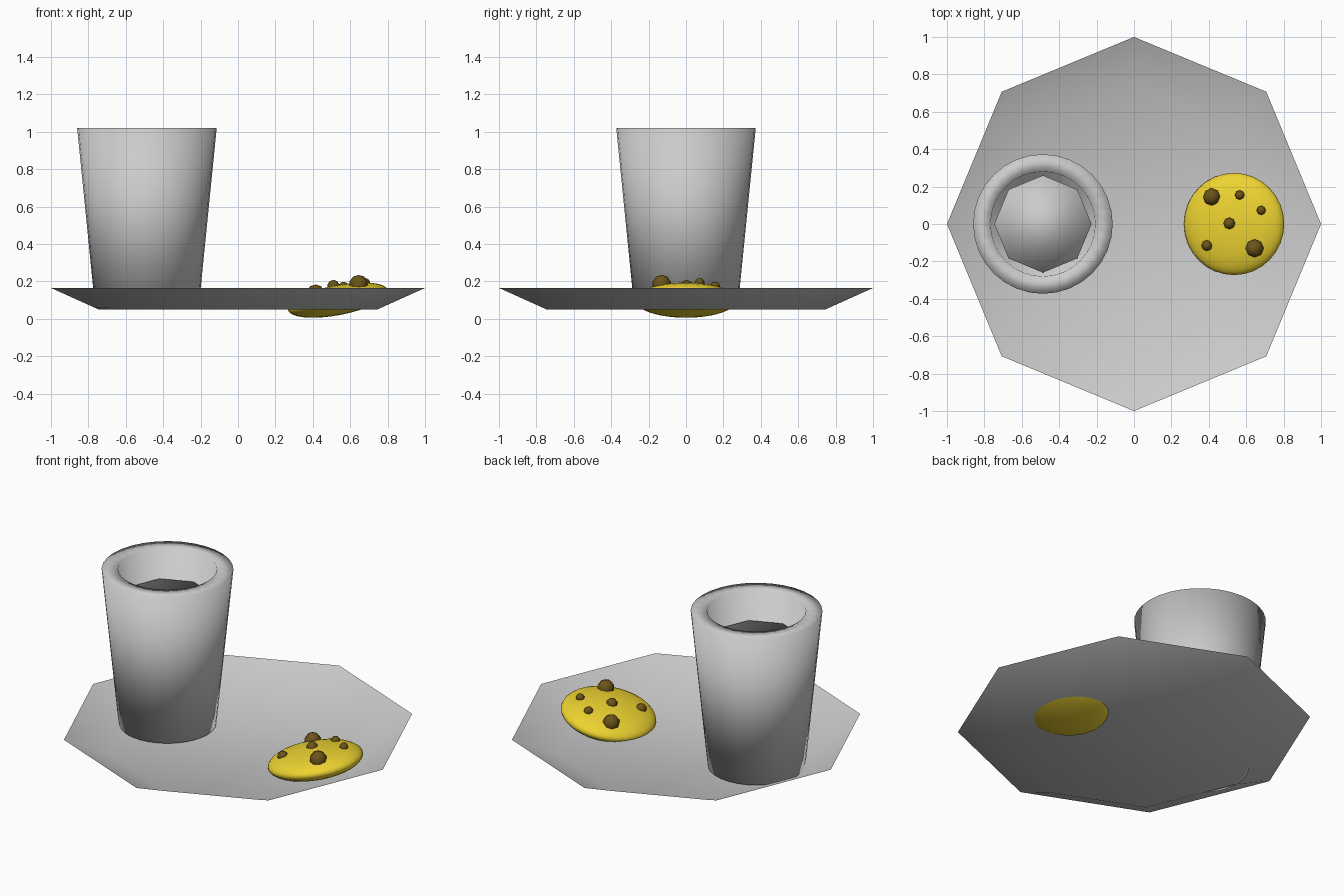
import bpy, bmesh
from math import cos, sin, pi, sqrt, radians, tan

if "Cube" in bpy.data.objects:
    bpy.data.objects.remove(bpy.data.objects["Cube"])


def material(name, color):
    m = bpy.data.materials.new(name)
    m.diffuse_color = color
    m.use_nodes = True
    m.node_tree.nodes["Principled BSDF"].inputs["Base Color"].default_value = m.diffuse_color
    return m


def finish(name, bm, location, mat=None):
    mesh = bpy.data.meshes.new(name)
    bm.to_mesh(mesh)
    bm.free()
    mesh.shade_smooth()
    obj = bpy.data.objects.new(name, mesh)
    obj.location = location
    bpy.context.collection.objects.link(obj)
    if mat:
        mesh.materials.append(mat)
    return obj


def lathe(name, profile, sides, location=(0, 0, 0), cap_start=True, cap_end=True):
    """Turn a (radius, z) profile around z, optionally closing both ends."""
    bm = bmesh.new()
    rings = [[bm.verts.new((r * cos(2 * pi * i / sides), r * sin(2 * pi * i / sides), z))
              for i in range(sides)] for r, z in profile]
    for a, b in zip(rings, rings[1:]):
        for i in range(sides):
            j = (i + 1) % sides
            bm.faces.new((a[i], a[j], b[j], b[i]))
    if cap_start:
        bm.faces.new(rings[0][::-1])
    if cap_end:
        bm.faces.new(rings[-1])
    return finish(name, bm, location)


def ball(name, location, radius, segments, rings, mat):
    bm = bmesh.new()
    bmesh.ops.create_uvsphere(bm, u_segments=segments, v_segments=rings, radius=radius)
    return finish(name, bm, location, mat)


# Plate: open octagonal dish
lathe("plate", [(0.745, 0.05), (1.0, 0.165)], 8, cap_end=False)

# Cup: tapered wall, flat rim, tapered inside and floor
lathe("cup", [(0.277, 0.06), (0.373, 1.02), (0.28, 1.02), (0.2, 0.14)], 32, (-0.487, 0, 0))

# Drink: octagonal filling
lathe("drink", [(0.2, 0.15), (0.26, 0.84)], 8, (-0.487, 0, 0))

# Cookie: flattened ball leaning on the plate's rim
CX, CZ, R, H, TILT = 0.535, 0.1, 0.273, 0.08, radians(11)
cookie = ball("cookie", (CX, 0, CZ), 1, 32, 16, material("cookie_dough", (0.85, 0.65, 0.03, 1)))
cookie.scale = (R, R, H)
cookie.rotation_euler = (0, -TILT, 0)

# Chips: low-poly balls set on the cookie's upper surface
chip_mat = material("chip_brown", (0.15, 0.09, 0.01, 1))
chips = [(0.415, 0.145, 0.049), (0.565, 0.155, 0.027), (0.68, 0.073, 0.026),
         (0.51, 0.003, 0.033), (0.39, -0.115, 0.031), (0.645, -0.13, 0.051)]
for n, (x, y, r) in enumerate(chips, 1):
    dx = x - CX
    z = CZ + dx * tan(TILT) + H * sqrt(1 - (dx * dx + y * y) / R ** 2)
    ball(f"chip_{n}", (x, y, z), r, 8, 5, chip_mat)
